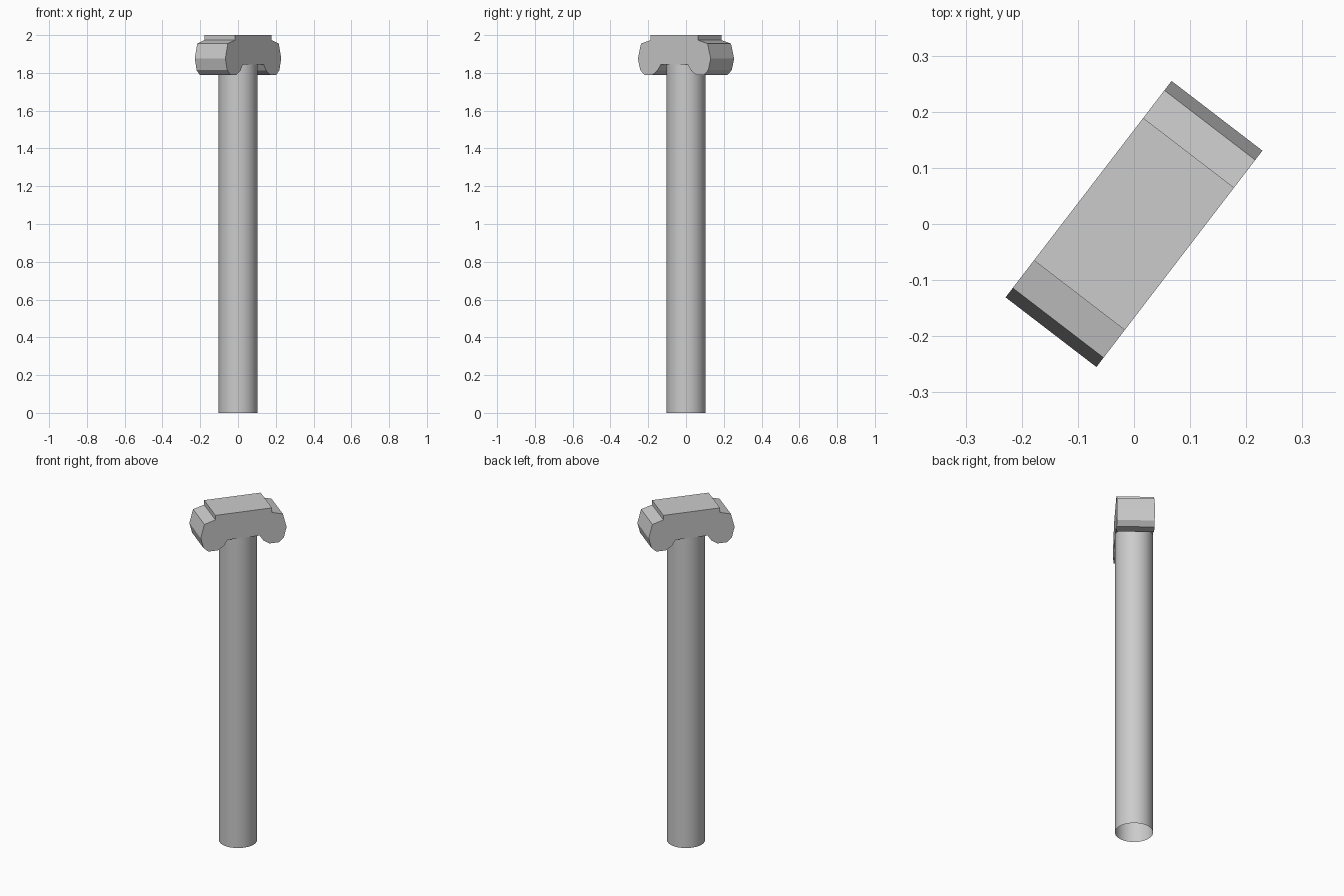
import bpy, bmesh, math

cube = bpy.data.objects.get("Cube")
if cube:
    bpy.data.objects.remove(cube, do_unlink=True)

steel = bpy.data.materials.new("grey steel")
steel.use_nodes = True
colour = (0.6, 0.6, 0.6, 1)
steel.diffuse_color = colour
steel.node_tree.nodes["Principled BSDF"].inputs["Base Color"].default_value = colour

# Round shank, open at both ends
bpy.ops.mesh.primitive_cylinder_add(vertices=32, radius=0.103, depth=1.847,
                                    end_fill_type='NOTHING', location=(0, 0, 0.9235))
shank = bpy.context.object
shank.name = "shank"
shank.data.materials.append(steel)
bpy.ops.object.shade_smooth_by_angle(angle=math.radians(30))

# Hammer head: half profile (along, height), mirrored and extruded across
half = [(0.09, 1.845), (0.112, 1.812), (0.145, 1.79), (0.2, 1.79), (0.227, 1.815),
        (0.243, 1.875), (0.222, 1.955), (0.16, 1.973), (0.16, 2.0)]
profile = half + [(-u, z) for u, z in reversed(half)]
width = 0.204
bm = bmesh.new()
face = bm.faces.new([bm.verts.new((u, -width / 2, z)) for u, z in profile])
side = bmesh.ops.extrude_face_region(bm, geom=[face])
verts = [v for v in side["geom"] if isinstance(v, bmesh.types.BMVert)]
bmesh.ops.translate(bm, verts=verts, vec=(0, width, 0))
bmesh.ops.recalc_face_normals(bm, faces=bm.faces)
mesh = bpy.data.meshes.new("hammer_head")
bm.to_mesh(mesh)
bm.free()
mesh.materials.append(steel)
head = bpy.data.objects.new("hammer_head", mesh)
head.rotation_euler.z = math.radians(52.5)
bpy.context.collection.objects.link(head)
